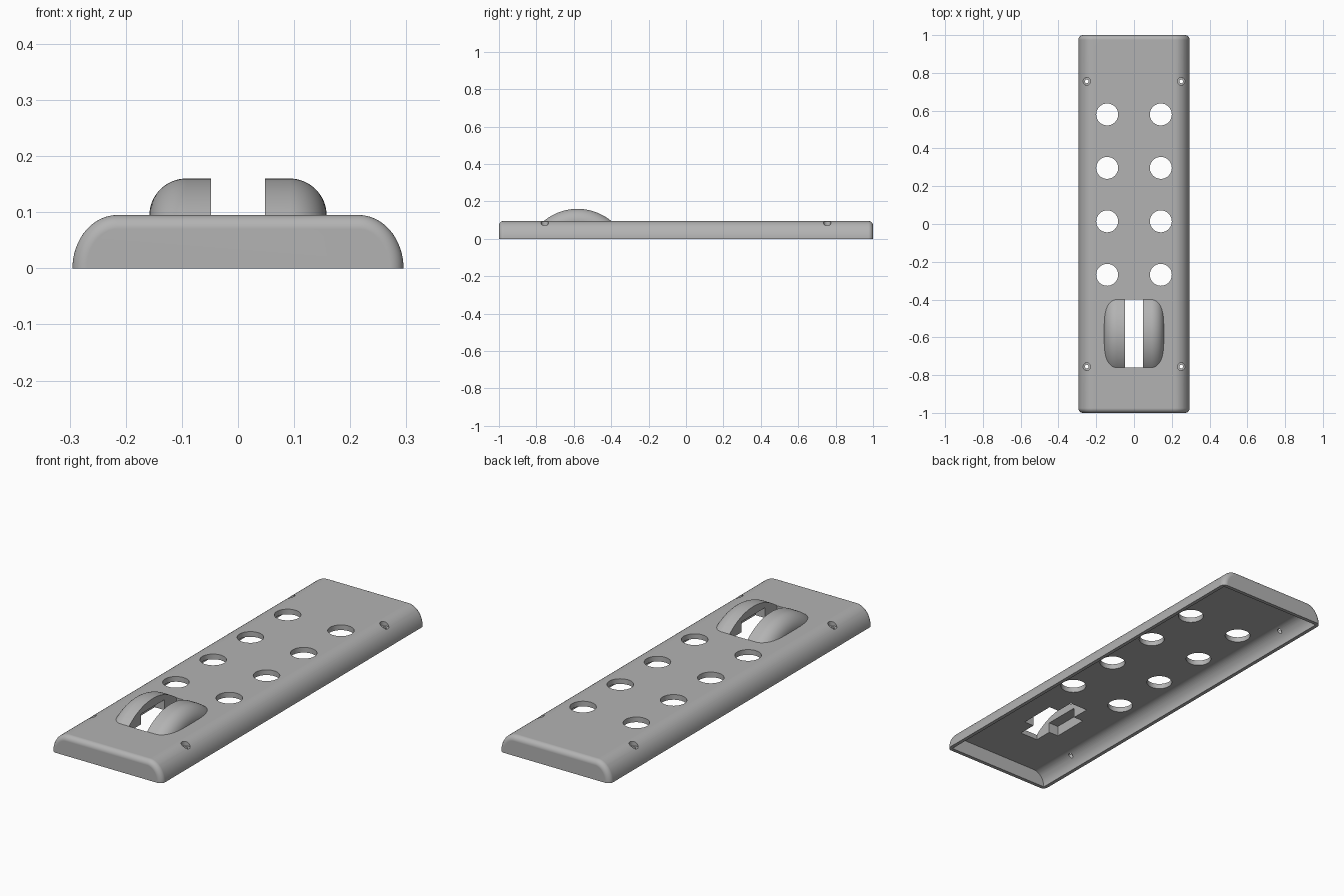
import bpy, bmesh
from math import sin, cos, pi

if "Cube" in bpy.data.objects:
    bpy.data.objects.remove(bpy.data.objects["Cube"])

grey = bpy.data.materials.new("satin grey")
grey.use_nodes = True
grey.diffuse_color = (0.45, 0.45, 0.45, 1)
grey.node_tree.nodes["Principled BSDF"].inputs["Base Color"].default_value = (0.45, 0.45, 0.45, 1)


def loft(name, rings):
    """Skin matching closed rings and cap both ends."""
    bm = bmesh.new()
    rows = [[bm.verts.new(p) for p in ring] for ring in rings]
    for a, b in zip(rows, rows[1:]):
        for i in range(len(a)):
            j = (i + 1) % len(a)
            bm.faces.new((a[i], a[j], b[j], b[i]))
    bm.faces.new(rows[0])
    bm.faces.new(rows[-1])
    bmesh.ops.recalc_face_normals(bm, faces=bm.faces)
    mesh = bpy.data.meshes.new(name)
    bm.to_mesh(mesh)
    bm.free()
    mesh.materials.append(grey)
    obj = bpy.data.objects.new(name, mesh)
    bpy.context.collection.objects.link(obj)
    return obj


def box(name, x, y0, y1, z0, z1):
    return loft(name, [[(-x, y0, z), (x, y0, z), (x, y1, z), (-x, y1, z)] for z in (z0, z1)])


def disc(name, x, y, r, z0, z1, n=48):
    return loft(name, [[(x + r * cos(2 * pi * i / n), y + r * sin(2 * pi * i / n), z)
                        for i in range(n)] for z in (z0, z1)])


def combine(target, tool, operation="DIFFERENCE"):
    mod = target.modifiers.new("combine", "BOOLEAN")
    mod.operation, mod.solver, mod.object = operation, "EXACT", tool
    bpy.ops.object.select_all(action="DESELECT")
    bpy.context.view_layer.objects.active = target
    target.select_set(True)
    bpy.ops.object.modifier_apply(modifier=mod.name)
    bpy.data.objects.remove(tool)


# Cross-section with elliptical shoulders
WIDTH, HEIGHT, SHOULDER = 0.295, 0.095, 0.08


def section(y, side, top, floor=0.0, n=16):
    half = []
    for i in range(n + 1):
        a = pi / 2 * i / n
        half.append((WIDTH - SHOULDER + (SHOULDER - side) * cos(a), (HEIGHT - top) * sin(a)))
    if floor < 0:
        half.insert(0, (half[0][0], floor))
    return [(x, y, z) for x, z in half] + [(-x, y, z) for x, z in reversed(half)]


# Cover body with rounded ends
FILLET, STEPS = 0.025, 8
end = []
for i in range(STEPS + 1):
    a = pi / 2 * i / STEPS
    end.append((1 - FILLET + FILLET * sin(a), FILLET * (1 - cos(a))))
stations = [(-y, d) for y, d in reversed(end)] + end
cover = loft("cover", [section(y, d, d) for y, d in stations])

# Hollow underside
WALL, PLATE = 0.018, 0.025
combine(cover, loft("cavity", [section(y, WALL, PLATE, -0.05) for y in (WALL - 1, 1 - WALL)]))

# Wheel housing: a rounded drum lying across the cover, kept above the plate
CENTRE, AXLE_Z, DRUM, ROUND, EDGE = -0.58, -0.122, 0.282, 0.066, 0.092
rim = []
for i in range(17):
    a = pi / 2 * i / 16
    rim.append((EDGE + ROUND * sin(a), DRUM - ROUND + ROUND * cos(a)))
drum = [(-x, r) for x, r in reversed(rim)] + rim
N = 160
housing = loft("wheel_housing", [[(x, CENTRE + r * cos(2 * pi * i / N), AXLE_Z + r * sin(2 * pi * i / N))
                                  for i in range(N)] for x, r in drum])
combine(housing, box("keep", 0.3, -1, 0, 0.08, 0.3), "INTERSECT")
combine(cover, housing, "UNION")

# Wheel slot and axle pocket
combine(cover, box("slot", 0.048, CENTRE - 0.18, CENTRE + 0.18, -0.1, 0.3))
combine(cover, box("pocket", 0.1, CENTRE - 0.09, CENTRE + 0.09, -0.1, 0.12))

for side in (-1, 1):
    # Round openings
    for row in range(4):
        combine(cover, disc("opening", side * 0.142, 0.58 - row * 0.283, 0.058, -0.1, 0.2))
    # Counterbored screw holes
    for y in (-0.755, 0.755):
        combine(cover, disc("counterbore", side * 0.25, y, 0.02, 0.07, 0.2, 32))
        combine(cover, disc("screw_hole", side * 0.25, y, 0.01, -0.1, 0.2, 32))

# Smooth curves, crisp edges
bpy.ops.object.shade_smooth_by_angle()
weighted = cover.modifiers.new("weighted normals", "WEIGHTED_NORMAL")
weighted.keep_sharp = True
